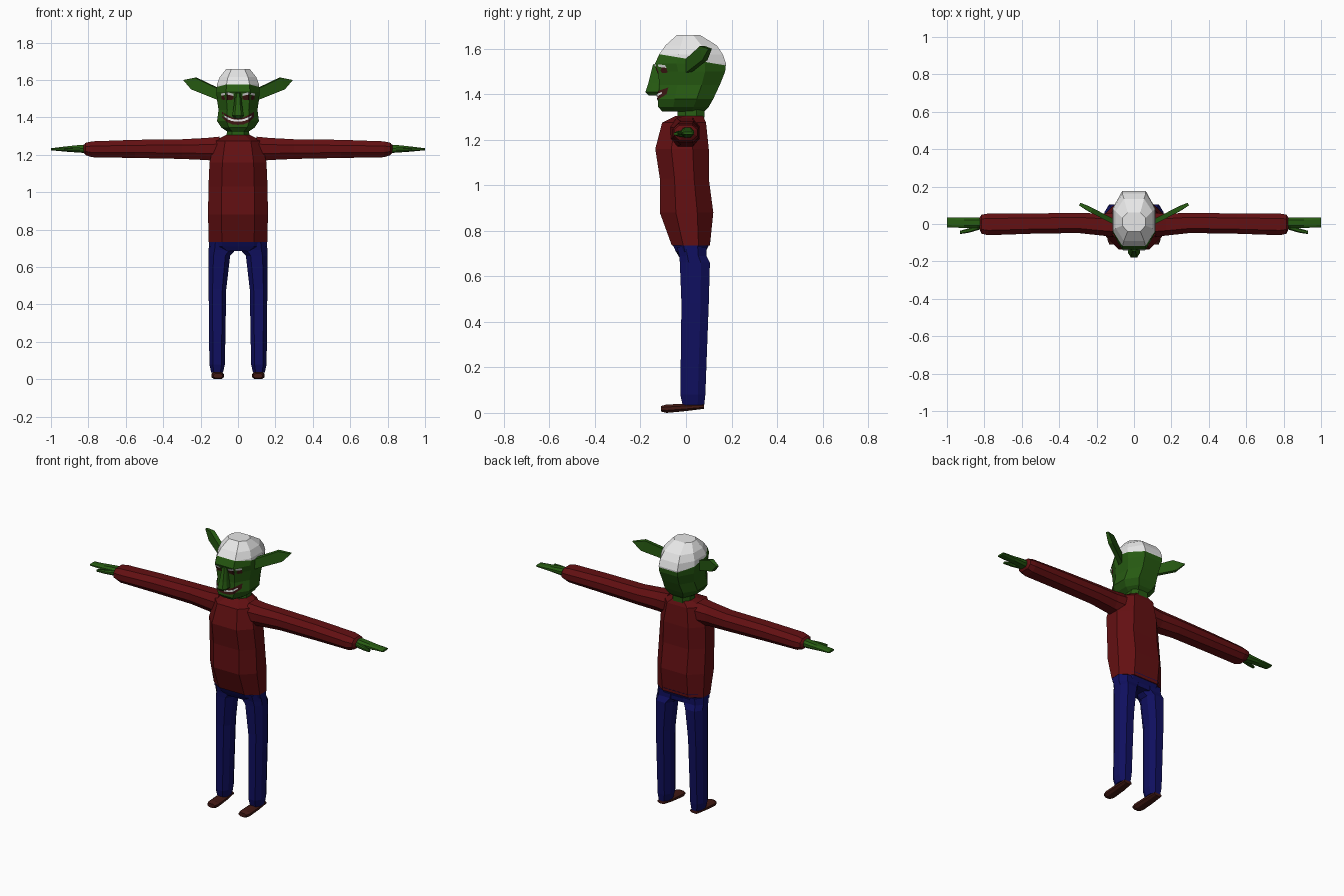
import bpy, bmesh
from mathutils import Vector
from mathutils.bvhtree import BVHTree

if "Cube" in bpy.data.objects:
    bpy.data.objects.remove(bpy.data.objects["Cube"])


def material(name, rgb):
    m = bpy.data.materials.new(name)
    m.diffuse_color = (*rgb, 1)
    m.use_nodes = True
    m.node_tree.nodes["Principled BSDF"].inputs["Base Color"].default_value = m.diffuse_color
    return m


GREEN = material("green skin", (0.020, 0.105, 0.006))
WHITE = material("white", (0.80, 0.80, 0.80))
RED = material("dark red cloth", (0.125, 0.005, 0.006))
BLUE = material("navy cloth", (0.005, 0.005, 0.115))
BROWN = material("brown leather", (0.055, 0.010, 0.007))
DARK = material("dark lips", (0.045, 0.008, 0.006))

# Eight-sided cross-section shared by every lofted part
OCT = [(1, -.4), (1, .4), (.55, 1), (-.55, 1), (-1, .4), (-1, -.4), (-.55, -1), (.55, -1)]


def finish(bm, name, mats, mirror=False):
    bmesh.ops.recalc_face_normals(bm, faces=bm.faces)
    me = bpy.data.meshes.new(name)
    bm.to_mesh(me)
    bm.free()
    ob = bpy.data.objects.new(name, me)
    bpy.context.collection.objects.link(ob)
    for m in mats:
        me.materials.append(m)
    if mirror:
        ob.modifiers.new("mirror", 'MIRROR')
    return ob


def loft(axis, rings):
    """Rings are (position, a min, a max, b min, b max) along the axis."""
    bm = bmesh.new()
    loops = []
    for p, a0, a1, b0, b1 in rings:
        loop = []
        for u, v in OCT:
            a = (a0 + a1) / 2 + u * (a1 - a0) / 2
            b = (b0 + b1) / 2 + v * (b1 - b0) / 2
            co = {'x': (p, a, b), 'y': (a, p, b), 'z': (a, b, p)}[axis]
            loop.append(bm.verts.new(co))
        loops.append(loop)
    for lo, hi in zip(loops, loops[1:]):
        for i in range(8):
            j = (i + 1) % 8
            bm.faces.new((lo[i], lo[j], hi[j], hi[i]))
    bm.faces.new(loops[0])
    bm.faces.new(loops[-1])
    return bm


def upright(rings):
    """Symmetric rings given as (z, half width, front y, back y)."""
    return loft('z', [(z, -w, w, f, b) for z, w, f, b in rings])


# Shirt
finish(upright([(.735, .157, -.062, .105), (.88, .16, -.115, .12), (1.03, .158, -.115, .10),
                (1.16, .152, -.135, .10), (1.275, .125, -.105, .088), (1.305, .065, -.045, .075)]),
       "shirt", [RED])
finish(loft('x', [(.10, -.07, .06, 1.165, 1.297), (.17, -.062, .055, 1.172, 1.29),
                  (.30, -.048, .06, 1.178, 1.283), (.55, -.052, .056, 1.183, 1.28),
                  (.78, -.06, .056, 1.187, 1.272), (.815, -.052, .05, 1.198, 1.264),
                  (.825, -.03, .035, 1.212, 1.252)]), "sleeve", [RED], True)

# Trousers
finish(upright([(.685, .10, -.03, .085), (.71, .155, -.045, .088), (.755, .156, -.067, .108)]),
       "trouser_seat", [BLUE])
finish(loft('z', [(.73, .005, .155, -.04, .09), (.69, .015, .157, -.03, .09),
                  (.66, .042, .157, -.027, .105), (.48, .063, .157, -.02, .10),
                  (.08, .07, .153, -.025, .085), (.035, .08, .143, -.015, .08)]),
       "trouser_leg", [BLUE], True)

# Shoes
finish(loft('y', [(-.11, .082, .132, .006, .03), (-.085, .075, .142, 0, .037),
                  (0, .077, .142, .008, .04), (.08, .085, .138, .018, .04)]),
       "shoe", [BROWN], True)

# Hands and thumbs
finish(loft('x', [(.80, -.02, .03, 1.21, 1.255), (.84, -.022, .035, 1.211, 1.253),
                  (.91, -.021, .035, 1.216, 1.246), (1.0, -.018, .035, 1.224, 1.235)]),
       "hand", [GREEN], True)
finish(loft('x', [(.82, -.028, 0, 1.212, 1.242), (.88, -.046, -.022, 1.216, 1.238),
                  (.93, -.054, -.036, 1.22, 1.232)]), "thumb", [GREEN], True)

# Neck and head; the head is cut along the hairline and its top coloured white
finish(upright([(1.27, .064, -.04, .078), (1.36, .056, -.035, .085)]), "neck", [GREEN])
head = upright([(1.325, .058, -.105, .08), (1.345, .088, -.122, .10), (1.38, .112, -.122, .12),
                (1.44, .104, -.118, .148), (1.50, .113, -.122, .172), (1.535, .115, -.136, .176),
                (1.575, .113, -.118, .162), (1.615, .098, -.09, .135), (1.66, .062, -.04, .062)])
tree = BVHTree.FromBMesh(head)
point, normal = Vector((0, -.11, 1.575)), Vector((0, .17, 1)).normalized()
bmesh.ops.bisect_plane(head, geom=head.verts[:] + head.edges[:] + head.faces[:],
                       plane_co=point, plane_no=normal)
for f in head.faces:
    f.material_index = int((f.calc_center_median() - point).dot(normal) > 0)
finish(head, "head_and_hair", [GREEN, WHITE])

# Ears: flat swept-back blades
ear = bmesh.new()
for x, z in [(.095, 1.55), (.225, 1.612), (.29, 1.60), (.245, 1.55), (.095, 1.49)]:
    t = .008 if x > .25 else .013
    y = .005 + (x - .095) * .52
    for s in (-t, t):
        ear.verts.new((x - s * .46, y + s * .89, z))
bmesh.ops.convex_hull(ear, input=ear.verts)
finish(ear, "ear", [GREEN], True)

# Nose
finish(loft('z', [(1.395, -.018, .018, -.165, -.10), (1.41, -.032, .032, -.178, -.10),
                  (1.45, -.024, .024, -.165, -.10), (1.53, -.014, .014, -.145, -.10)]),
       "nose", [GREEN])


def face_strip(name, pts, mat, lift):
    """Thin strip of (x, bottom z, top z) laid on the face and mirrored."""
    bm = bmesh.new()
    pairs = []
    for x, z0, z1 in pts:
        pair = []
        for z in (z0, z1):
            hit = tree.ray_cast(Vector((x, -1, z)), Vector((0, 1, 0)))[0]
            pair.append(bm.verts.new((x, hit.y - lift, z)))
        pairs.append(pair)
    for (a, b), (c, d) in zip(pairs, pairs[1:]):
        bm.faces.new((a, c, d, b))
    finish(bm, name, [mat], True)


# Mouth, teeth and eyes
face_strip("lips", [(0, 1.36, 1.395), (.03, 1.363, 1.40), (.06, 1.375, 1.415),
                    (.085, 1.40, 1.43)], DARK, .005)
face_strip("teeth", [(0, 1.377, 1.387), (.03, 1.38, 1.391), (.057, 1.389, 1.402),
                     (.073, 1.403, 1.41)], WHITE, .008)
face_strip("eye_shadow", [(.025, 1.495, 1.52), (.057, 1.492, 1.525), (.088, 1.495, 1.52)],
           DARK, .004)
face_strip("eyebrow", [(.025, 1.515, 1.527), (.057, 1.522, 1.534), (.09, 1.516, 1.528)],
           WHITE, .007)
